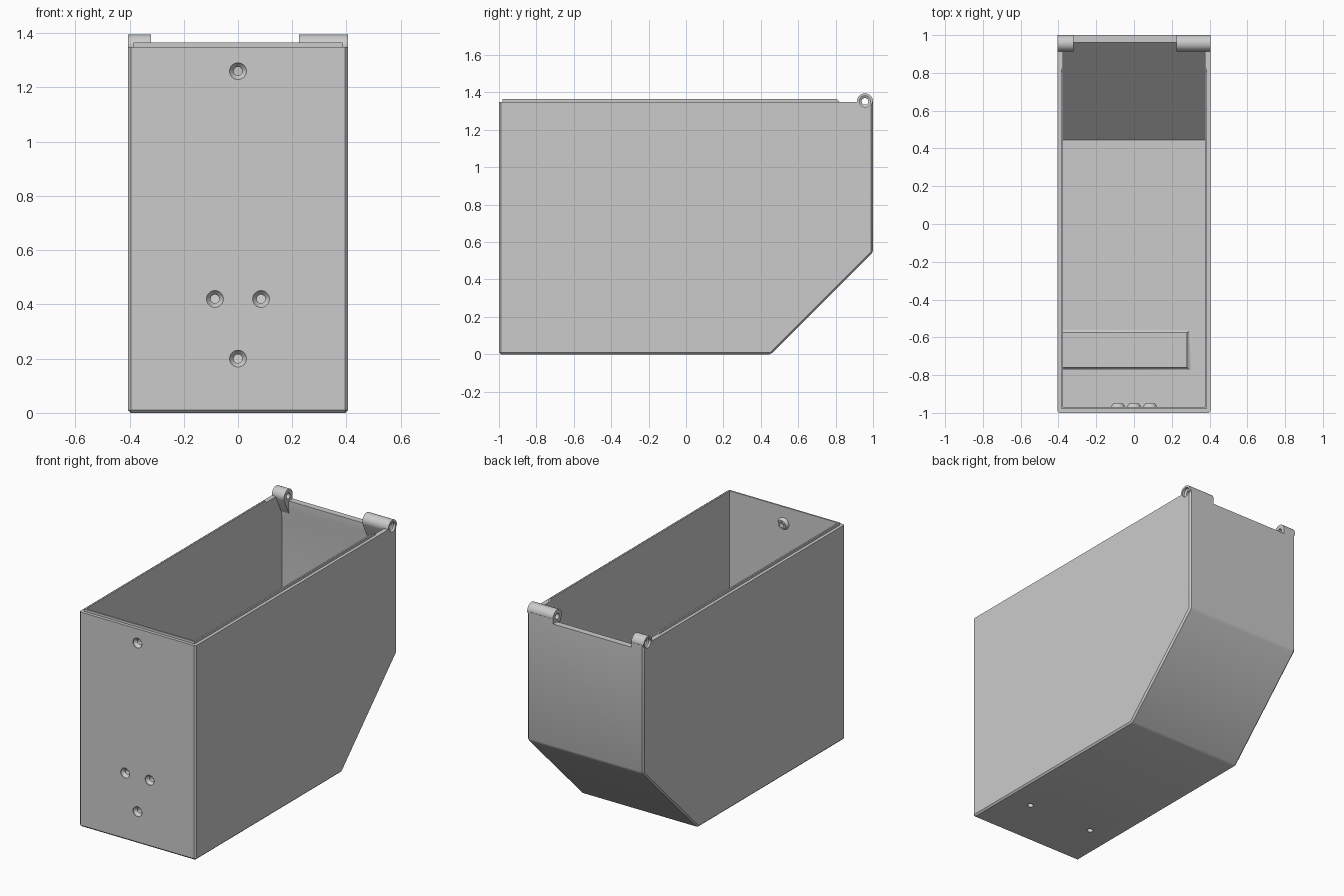
import bpy, bmesh
from math import cos, sin, pi, radians
from mathutils import Vector

default = bpy.data.objects.get("Cube")
if default:
    bpy.data.objects.remove(default, do_unlink=True)

grey = bpy.data.materials.new("plain_grey")
grey.use_nodes = True
grey.diffuse_color = (0.6, 0.6, 0.6, 1)
grey.node_tree.nodes["Principled BSDF"].inputs["Base Color"].default_value = (0.6, 0.6, 0.6, 1)


def loft(name, rings, edge_filter=None, chamfer=0):
    """Skin a list of equal rings, cap both ends, optionally chamfer edges."""
    bm = bmesh.new()
    loops = [[bm.verts.new(p) for p in ring] for ring in rings]
    n = len(loops[0])
    for a, b in zip(loops, loops[1:]):
        for i in range(n):
            j = (i + 1) % n
            bm.faces.new((a[i], a[j], b[j], b[i]))
    bm.faces.new(loops[0][::-1])
    bm.faces.new(loops[-1])
    bmesh.ops.recalc_face_normals(bm, faces=bm.faces[:])
    if chamfer:
        edges = [e for e in bm.edges if edge_filter(e)]
        bmesh.ops.bevel(bm, geom=edges, offset=chamfer, segments=1, affect='EDGES')
    mesh = bpy.data.meshes.new(name)
    bm.to_mesh(mesh)
    bm.free()
    mesh.materials.append(grey)
    obj = bpy.data.objects.new(name, mesh)
    bpy.context.collection.objects.link(obj)
    return obj


def prism(name, profile, x0, x1, **kw):
    """Extrude a (y, z) profile along x."""
    return loft(name, [[(x, y, z) for y, z in profile] for x in (x0, x1)], **kw)


def lathe(name, profile, origin, axis, seg=32):
    """Turn a (radius, distance) profile about an axis."""
    turn = Vector((0, 0, 1)).rotation_difference(Vector(axis))
    angles = [2 * pi * i / seg for i in range(seg)]
    return loft(name, [[Vector(origin) + turn @ Vector((r * cos(a), r * sin(a), t))
                        for a in angles] for r, t in profile])


def cut(obj, cutters):
    bpy.context.view_layer.objects.active = obj
    for c in cutters:
        mod = obj.modifiers.new("cut", 'BOOLEAN')
        mod.operation = 'DIFFERENCE'
        mod.solver = 'EXACT'
        mod.object = c
        bpy.ops.object.modifier_apply(modifier=mod.name)


W, TOP = 0.405, 1.35
IN = 0.375
parts, helpers = [], []

# Outer shell with chamfered edges below the open rim
body = prism("bin_body", [(-1, 0), (0.455, 0), (1, 0.545), (1, TOP), (-1, TOP)], -W, W,
             edge_filter=lambda e: not all(v.co.z > TOP - 0.01 for v in e.verts), chamfer=0.01)
parts.append(body)

# Cavity, slightly narrower near the top of the back wall
cavity = prism("cavity_cutter", [(-0.97, 0.028), (0.445, 0.028), (0.972, 0.555), (0.972, 1.2),
                                 (0.96, 1.27), (0.96, 1.5), (-0.97, 1.5)], -IN, IN)
# Gap in the back wall between the hinge barrels
notch = prism("notch_cutter", [(0.93, 1.32), (1.1, 1.32), (1.1, 1.5), (0.93, 1.5)], -0.32, 0.225)
helpers += [cavity, notch]
cut(body, [cavity, notch])

# Raised sealing lip around the front and sides
LIP = 0.385


def lip_ring(z, end):
    return [(-LIP, end, z), (-LIP, -0.98, z), (LIP, -0.98, z), (LIP, end, z),
            (IN, end, z), (IN, -0.97, z), (-IN, -0.97, z), (-IN, end, z)]


parts.append(loft("rim_lip", [lip_ring(TOP, 0.82), lip_ring(1.365, 0.805)]))

# Hinge barrels with a tapering web, bored for the pin
CY, CZ, R = 0.957, 1.352, 0.043
arc = [(CY + R * cos(radians(a)), CZ + R * sin(radians(a))) for a in range(0, 201, 10)]
barrel = arc + [(0.963, 1.24), (0.99, 1.24), (0.99, 1.33)]
for name, inner, outer in (("right_hinge", -0.32, -W), ("left_hinge", 0.225, W)):
    hinge = prism(name, barrel, inner, outer)
    side = 1 if outer > 0 else -1
    length = abs(outer - inner)
    bore = lathe(name + "_bore_cutter", [(0.03, -0.01), (0.03, 0.015), (0.018, 0.022),
                                         (0.018, length + 0.01)],
                 (outer, CY, CZ), (-side, 0, 0))
    cut(hinge, [bore])
    cut(body, [bore])
    parts.append(hinge)
    helpers.append(bore)

# Countersunk screw holes in the front wall, with bosses inside
for i, (x, z) in enumerate([(0, 1.26), (-0.085, 0.42), (0.085, 0.42), (0, 0.2)]):
    at = (x, -1, z)
    boss = lathe(f"screw_boss_{i + 1}", [(0.037, 0.028), (0.037, 0.032), (0.026, 0.05)], at, (0, 1, 0))
    screw = lathe("screw_cutter", [(0.031, -0.02), (0.031, 0.004), (0.016, 0.022), (0.016, 0.1)],
                  at, (0, 1, 0))
    cut(body, [screw])
    cut(boss, [screw])
    parts.append(boss)
    helpers.append(screw)

# Raised pad on the floor with flared sides, joined to one side wall
PY, HALF = -0.668, 0.0925
rings = []
for k in range(7):
    a = k / 6 * pi / 2
    flare = 0.0225 * (1 - sin(a))
    z = 0.026 + 0.0225 * (1 - cos(a))
    rings.append((flare, z))
rings.append((0, 0.085))
pad = loft("floor_pad", [[(-0.38, PY - HALF - f, z), (0.28 + 1.5 * f, PY - HALF - f, z),
                          (0.28 + 1.5 * f, PY + HALF + f, z), (-0.38, PY + HALF + f, z)]
                         for f, z in rings])
parts.append(pad)

# Blind holes in the underside, reaching up into the pad
for x in (-0.23, 0.23):
    hole = lathe("floor_hole_cutter", [(0.018, -0.05), (0.018, 0.065)], (x, -0.68, 0), (0, 0, 1), 24)
    cut(body, [hole])
    cut(pad, [hole])
    helpers.append(hole)

for h in helpers:
    bpy.data.objects.remove(h, do_unlink=True)

# Smooth the round parts and keep hard edges crisp
bpy.ops.object.select_all(action='DESELECT')
for p in parts:
    p.select_set(True)
bpy.context.view_layer.objects.active = body
bpy.ops.object.shade_smooth_by_angle(angle=radians(30))
